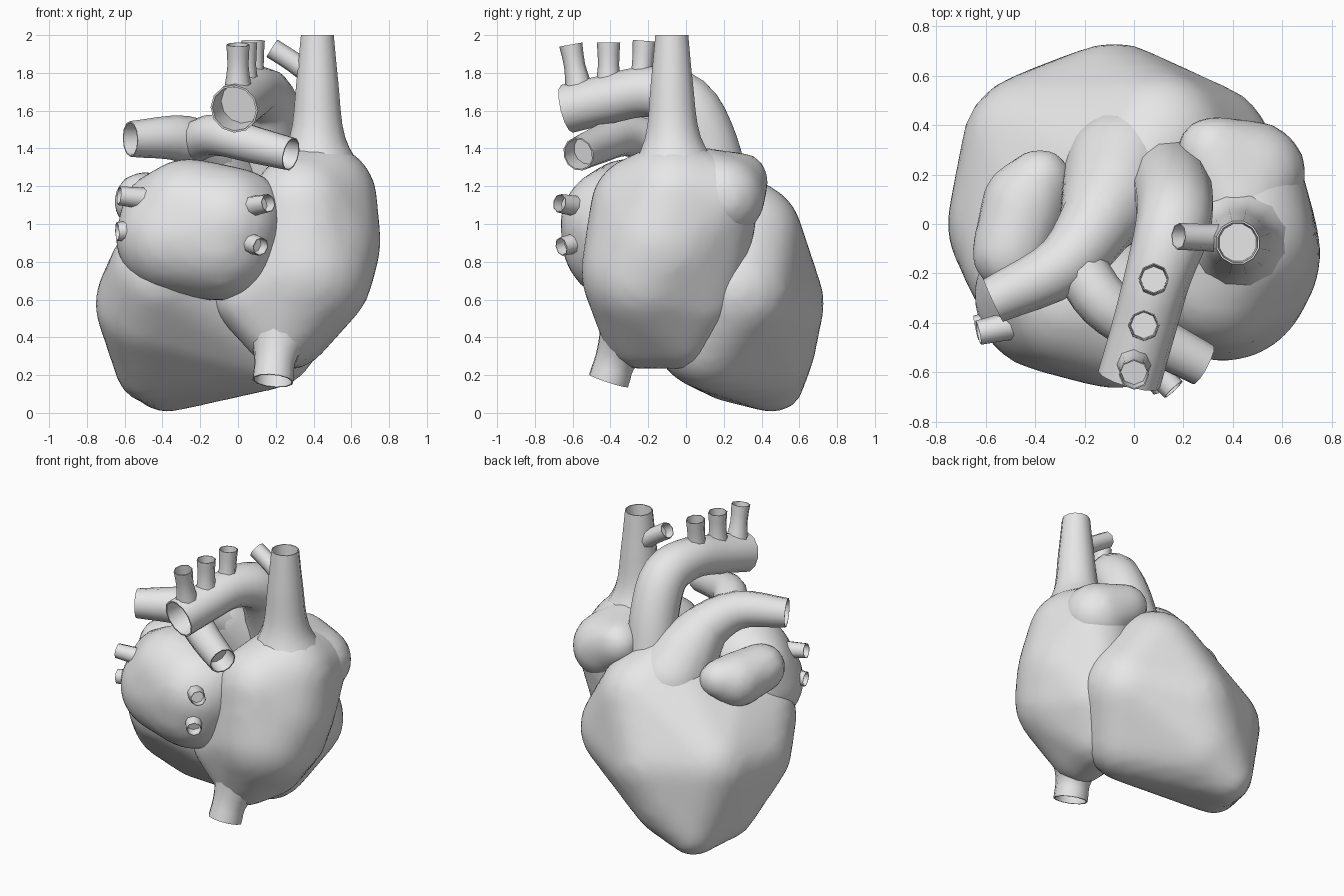
import bpy, bmesh, math
from mathutils import Vector

if "Cube" in bpy.data.objects:
    bpy.data.objects.remove(bpy.data.objects["Cube"])

tissue = bpy.data.materials.new("plain_grey")
tissue.diffuse_color = (0.8, 0.8, 0.8, 1)
tissue.use_nodes = True
tissue.node_tree.nodes["Principled BSDF"].inputs["Base Color"].default_value = tissue.diffuse_color


def finish(name, bm, angle):
    bmesh.ops.recalc_face_normals(bm, faces=bm.faces[:])
    me = bpy.data.meshes.new(name)
    bm.to_mesh(me)
    bm.free()
    ob = bpy.data.objects.new(name, me)
    bpy.context.collection.objects.link(ob)
    me.materials.append(tissue)
    bpy.ops.object.select_all(action='DESELECT')
    ob.select_set(True)
    bpy.context.view_layer.objects.active = ob
    bpy.ops.object.shade_smooth_by_angle(angle=math.radians(angle))
    return ob


def chamber(name, balls):
    """Soft convex skin stretched over a few balls (x, y, z, radius)."""
    ico = bmesh.new()
    bmesh.ops.create_icosphere(ico, subdivisions=3, radius=1)
    unit = [v.co.copy() for v in ico.verts]
    ico.free()
    bm = bmesh.new()
    for x, y, z, r in balls:
        for u in unit:
            bm.verts.new(Vector((x, y, z)) + u * r)
    res = bmesh.ops.convex_hull(bm, input=bm.verts[:])
    junk = {g for k in ("geom_interior", "geom_unused") for g in res[k]
            if isinstance(g, bmesh.types.BMVert)}
    bmesh.ops.delete(bm, geom=list(junk), context='VERTS')
    ob = finish(name, bm, 180)
    rm = ob.modifiers.new("even_mesh", 'REMESH')
    rm.mode = 'VOXEL'
    rm.voxel_size = 0.04
    rm.use_smooth_shade = True
    sm = ob.modifiers.new("soften", 'SMOOTH')
    sm.factor = 0.5
    sm.iterations = 4
    return ob


def vessel(name, pts, sides=12, steps=4):
    """Curved pipe through (x, y, z, radius) points, hollow at the far end."""
    P = [Vector(p) for p in pts]
    P = [P[0] * 2 - P[1]] + P + [P[-1] * 2 - P[-2]]
    path = []
    for i in range(1, len(P) - 2):
        a, b, c, d = P[i - 1:i + 3]
        for s in range(steps):
            t = s / steps
            path.append(0.5 * (2 * b + (c - a) * t + (2 * a - 5 * b + 4 * c - d) * t * t
                               + (3 * b - a - 3 * c + d) * t ** 3))
    path.append(P[-2])
    bm = bmesh.new()
    rings = []
    tang = (path[1] - path[0]).to_3d().normalized()
    u = tang.orthogonal().normalized()

    def ring(c, r, u, v):
        return [bm.verts.new(c + r * (math.cos(k) * u + math.sin(k) * v))
                for k in (2 * math.pi * j / sides for j in range(sides))]

    for i, p in enumerate(path):
        new = (path[min(i + 1, len(path) - 1)] - path[max(i - 1, 0)]).to_3d().normalized()
        u = tang.rotation_difference(new) @ u
        tang = new
        v = tang.cross(u)
        rings.append(ring(p.to_3d(), p[3], u, v))
    end, r = path[-1].to_3d(), path[-1][3]
    rings.append(ring(end, r * 0.92, u, v))
    rings.append(ring(end - tang * r * 1.1, r * 0.86, u, v))
    for a, b in zip(rings, rings[1:]):
        for j in range(sides):
            k = (j + 1) % sides
            bm.faces.new((a[j], a[k], b[k], b[j]))
    bm.faces.new(rings[0])
    bm.faces.new(rings[-1])
    return finish(name, bm, 50)


# Ventricles, with the apex low and to the back left, and the outflow on top
chamber("ventricles", [
    (-0.38, 0.46, 0.17, 0.17), (-0.48, 0.22, 0.23, 0.17), (-0.08, 0.42, 0.58, 0.315),
    (0.10, 0.32, 0.93, 0.30), (-0.45, 0.00, 0.58, 0.31), (-0.40, 0.31, 0.60, 0.30),
    (0.26, 0.27, 0.65, 0.31), (0.15, 0.12, 0.40, 0.28), (-0.40, -0.16, 0.74, 0.29),
    (-0.30, 0.00, 0.85, 0.27), (-0.20, 0.38, 0.36, 0.31), (0.00, 0.18, 1.10, 0.22)])
chamber("outflow", [(-0.04, 0.22, 1.05, 0.25), (-0.08, 0.12, 1.22, 0.20),
                    (-0.14, 0.02, 1.34, 0.165)])

# Right atrium and its ear
chamber("right_atrium", [
    (0.38, -0.12, 0.90, 0.38), (0.36, -0.20, 0.75, 0.36), (0.42, -0.06, 1.12, 0.32),
    (0.23, -0.25, 0.43, 0.20), (0.34, 0.04, 0.65, 0.27), (0.06, -0.25, 0.62, 0.20),
    (0.46, 0.16, 1.13, 0.23), (0.28, -0.03, 0.44, 0.21), (0.34, -0.22, 1.08, 0.29)])
chamber("right_auricle", [
    (0.48, 0.20, 1.14, 0.22), (0.32, 0.29, 1.23, 0.15), (0.42, 0.05, 1.20, 0.21)])

# Left atrium and its ear
chamber("left_atrium", [
    (-0.34, -0.29, 0.93, 0.31), (-0.07, -0.36, 1.00, 0.31), (-0.10, -0.34, 0.91, 0.32),
    (-0.26, -0.30, 1.05, 0.30), (0.02, -0.34, 1.07, 0.22), (-0.40, -0.24, 1.06, 0.22)])
chamber("left_auricle", [
    (-0.50, -0.12, 1.12, 0.16), (-0.44, 0.08, 1.09, 0.18), (-0.38, 0.18, 1.12, 0.13)])

# Great veins
vessel("upper_great_vein", [(0.42, -0.06, 1.25, 0.27), (0.42, -0.07, 1.46, 0.152),
                            (0.42, -0.075, 1.75, 0.115), (0.42, -0.075, 2.0, 0.09)])
vessel("upper_vein_branch", [(0.40, -0.06, 1.78, 0.06), (0.29, -0.055, 1.86, 0.055),
                             (0.18, -0.05, 1.93, 0.055)], 8, 2)
vessel("lower_great_vein", [(0.24, -0.24, 0.52, 0.24), (0.20, -0.36, 0.31, 0.12),
                            (0.185, -0.41, 0.17, 0.11)])

# Aorta with three branches on the arch
vessel("aorta", [(0.13, 0.20, 1.10, 0.16), (0.16, 0.12, 1.42, 0.16),
                 (0.16, 0.00, 1.64, 0.155), (0.10, -0.20, 1.70, 0.135),
                 (0.04, -0.42, 1.66, 0.13), (-0.02, -0.63, 1.61, 0.13)])
for i, (x, y, lean, top) in enumerate([(0.0, -0.57, -0.04, 1.95), (0.04, -0.41, 0.0, 1.96),
                                       (0.08, -0.24, 0.02, 1.97)]):
    vessel(f"arch_branch_{i + 1}", [(x, y, 1.735, 0.07), (x, y + lean / 2, 1.84, 0.056),
                                    (x, y + lean, top, 0.062)], 8, 2)

# Lung artery: trunk turning into the left branch, and the right branch
vessel("lung_artery_left", [(-0.08, 0.14, 1.18, 0.17), (-0.14, 0.02, 1.34, 0.16),
                            (-0.29, -0.17, 1.45, 0.125), (-0.57, -0.31, 1.45, 0.095)])
vessel("lung_artery_right", [(-0.24, -0.14, 1.43, 0.11), (-0.12, -0.32, 1.47, 0.11),
                             (0.08, -0.46, 1.42, 0.10), (0.28, -0.57, 1.37, 0.09)])

# Lung veins on the left atrium
for name, a, b in [("right_upper", (0.0, -0.50, 1.08), (0.16, -0.67, 1.11)),
                   ("right_lower", (0.0, -0.50, 0.92), (0.12, -0.66, 0.88)),
                   ("left_upper", (-0.45, -0.40, 1.13), (-0.63, -0.44, 1.15)),
                   ("left_lower", (-0.45, -0.38, 0.97), (-0.64, -0.42, 0.96))]:
    vessel("lung_vein_" + name, [a + (0.06,), b + (0.05,)], 8, 2)
